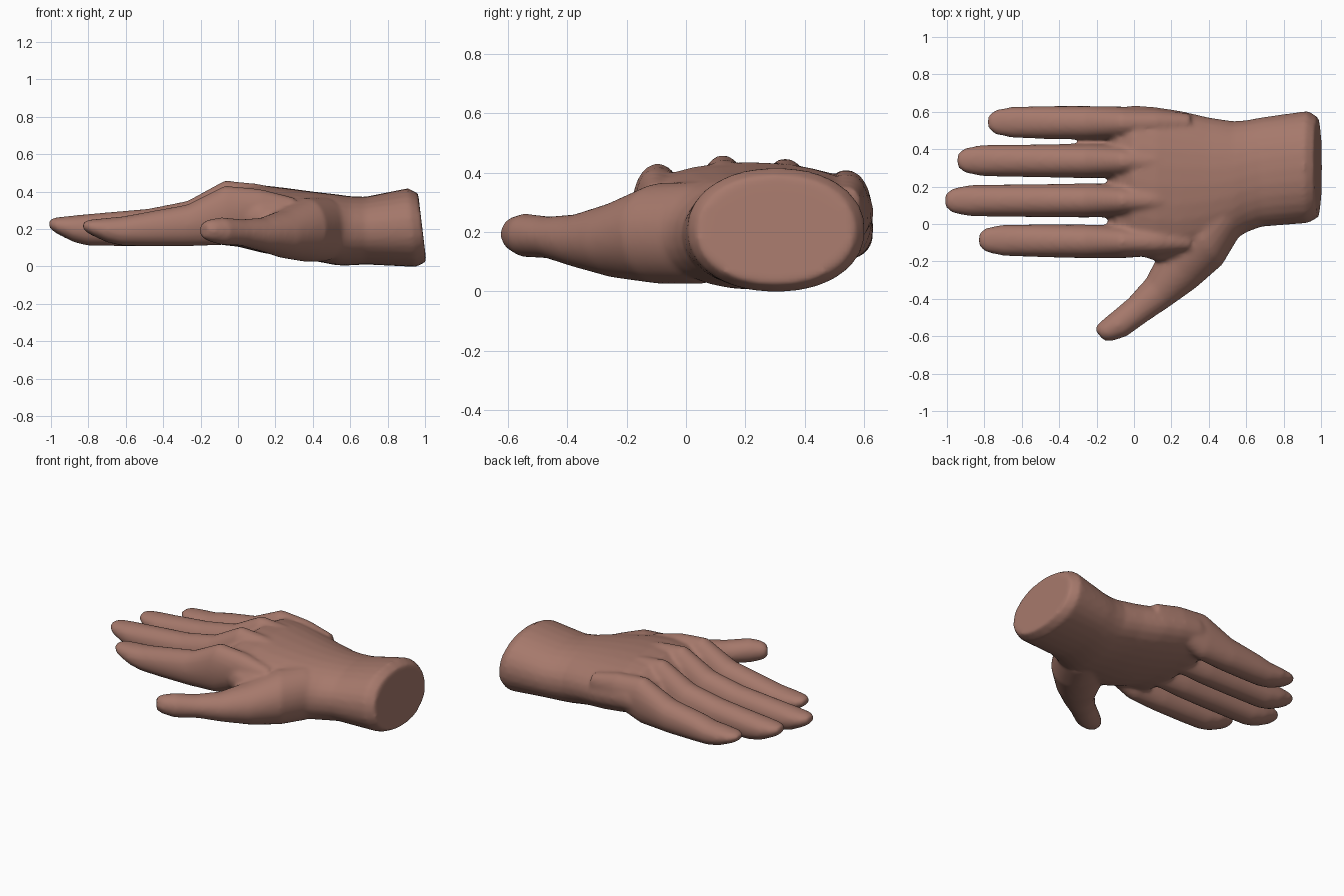
import bpy, bmesh, math
from mathutils import Vector

skin = bpy.data.materials.new("skin")
skin.diffuse_color = (0.38, 0.19, 0.148, 1)
bm = bmesh.new()
N = 28


def loft(sections, power=2.0):
    """Skin rings given as (centre, side vector, half width, half height, tilt)."""
    rings = []
    for c, side, hw, hz, tilt in sections:
        ring = []
        for i in range(N):
            a = 2 * math.pi * i / N
            u = math.copysign(abs(math.cos(a)) ** (2 / power), math.cos(a)) * hw
            w = math.copysign(abs(math.sin(a)) ** (2 / power), math.sin(a)) * hz
            p = Vector(c) + Vector(side) * u + Vector((-tilt * w, 0, w))
            ring.append(bm.verts.new(p))
        rings.append(ring)
    faces = [bm.faces.new(rings[0]), bm.faces.new(rings[-1])]
    for r, s in zip(rings, rings[1:]):
        for i in range(N):
            j = (i + 1) % N
            faces.append(bm.faces.new((r[i], r[j], s[j], s[i])))
    bmesh.ops.recalc_face_normals(bm, faces=faces)


# Palm and wrist: x, y low, y high, z low, z high, tilt
palm = [(-0.135, -0.13, 0.59, 0.14, 0.29, 0), (-0.09, -0.155, 0.62, 0.115, 0.37, 0),
        (0.0, -0.16, 0.635, 0.105, 0.43, 0), (0.12, -0.20, 0.625, 0.075, 0.435, 0),
        (0.25, -0.20, 0.605, 0.05, 0.42, 0), (0.40, -0.15, 0.57, 0.03, 0.40, 0),
        (0.53, -0.09, 0.55, 0.005, 0.385, 0), (0.60, -0.045, 0.555, 0.005, 0.375, 0),
        (0.68, -0.015, 0.57, 0.01, 0.372, 0), (0.93, 0.005, 0.605, -0.003, 0.418, 0.1),
        (0.985, 0.035, 0.57, 0.025, 0.39, 0.12)]
loft([((x, (a + b) / 2, (lo + hi) / 2), (0, 1, 0), (b - a) / 2, (hi - lo) / 2, t)
      for x, a, b, lo, hi, t in palm], 2.15)

# Four fingers: tip x, tip y, base y, height scale
for tip, y0, y1, s in [(-0.83, -0.085, -0.095, 0.92), (-1.01, 0.125, 0.125, 1.0),
                       (-0.945, 0.34, 0.335, 0.97), (-0.78, 0.545, 0.54, 0.86)]:
    prof = [(tip, 0.205, 0.25, 0.035), (tip + 0.04, 0.175, 0.262, 0.066),
            (tip + 0.13, 0.13, 0.272, 0.083), (tip + 0.21, 0.11, 0.28, 0.085),
            (-0.48, 0.107, 0.308, 0.088), (-0.27, 0.107, 0.35, 0.09),
            (-0.07, 0.115, 0.46, 0.088), (0.12, 0.2, 0.44, 0.075), (0.3, 0.25, 0.39, 0.05)]
    secs = []
    for x, lo, hi, hw in prof:
        hi = 0.11 + (hi - 0.11) * s
        lo = 0.11 + (lo - 0.11) * s
        k = min(1, (x - tip) / (-0.1 - tip))
        secs.append(((x, y0 + (y1 - y0) * k, (lo + hi) / 2), (0, 1, 0), hw, (hi - lo) / 2, 0))
    loft(secs, 2.1)

# Thumb: x, y, half width, z low, z high
side = Vector((-0.66, 0.75, 0))
loft([((x, y, (lo + hi) / 2), side, hw, (hi - lo) / 2, 0) for x, y, hw, lo, hi in
      [(-0.185, -0.595, 0.04, 0.155, 0.23), (-0.155, -0.58, 0.06, 0.135, 0.25),
       (-0.09, -0.545, 0.075, 0.115, 0.262), (0.02, -0.46, 0.08, 0.11, 0.252),
       (0.13, -0.365, 0.098, 0.08, 0.26), (0.24, -0.235, 0.14, 0.045, 0.30),
       (0.36, -0.09, 0.17, 0.025, 0.365), (0.46, 0.06, 0.16, 0.025, 0.37)]])

mesh = bpy.data.meshes.new("hand")
bm.to_mesh(mesh)
bm.free()
mesh.materials.append(skin)
hand = bpy.data.objects.new("hand", mesh)
bpy.context.collection.objects.link(hand)

# Fuse the parts into one skin and soften the joins
fuse = hand.modifiers.new("fuse", 'REMESH')
fuse.mode = 'VOXEL'
fuse.voxel_size = 0.013
fuse.use_smooth_shade = True
soft = hand.modifiers.new("soften", 'SMOOTH')
soft.factor = 0.5
soft.iterations = 8
